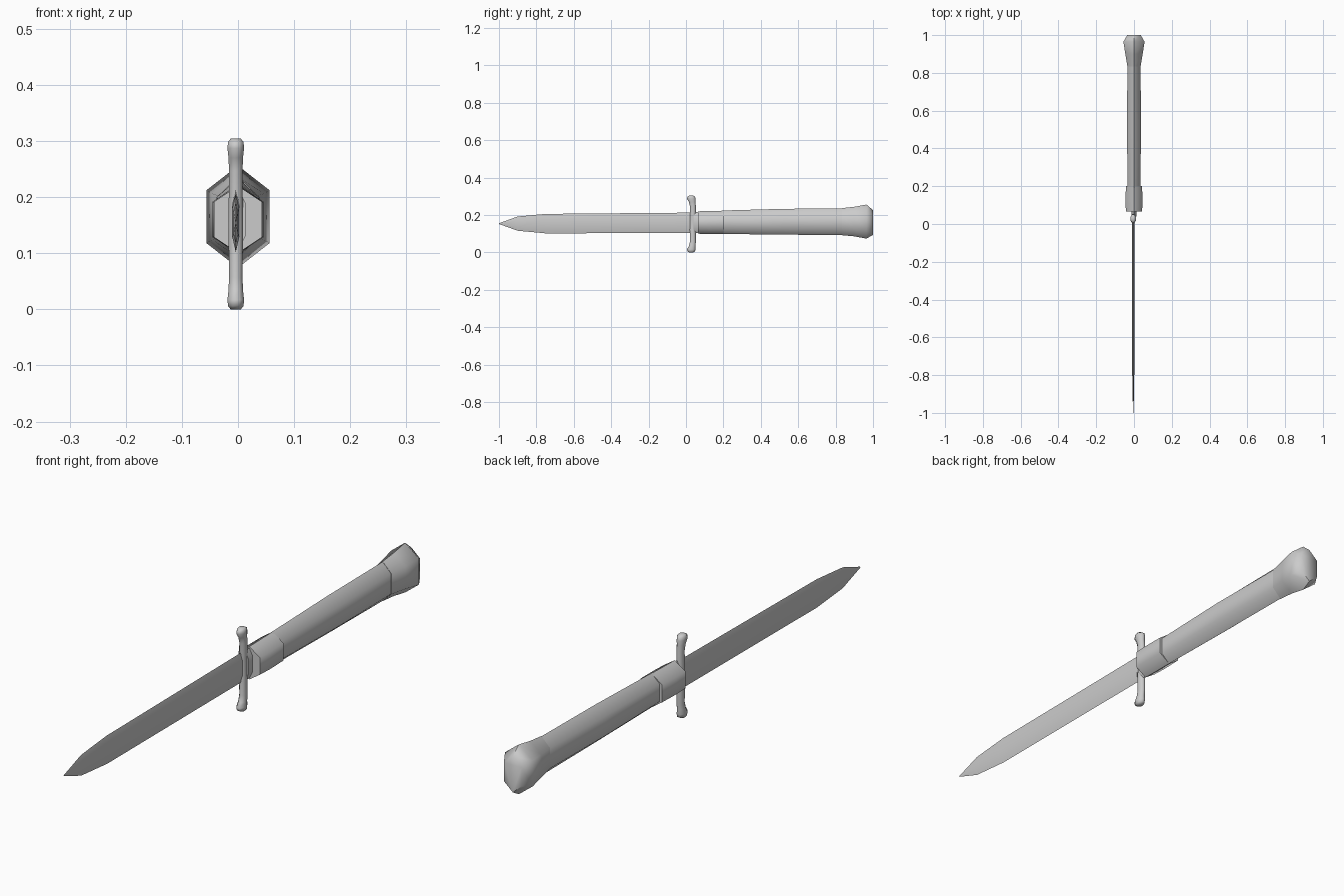
import bpy, bmesh, math

cube = bpy.data.objects.get("Cube")
if cube:
    bpy.data.objects.remove(cube, do_unlink=True)

steel = bpy.data.materials.new("plain grey")
steel.use_nodes = True
grey = (0.6, 0.6, 0.6, 1)
steel.diffuse_color = grey
steel.node_tree.nodes["Principled BSDF"].inputs["Base Color"].default_value = grey


def loft(name, rings, angle):
    """Skin closed rings of points, cap both ends and shade smooth."""
    bm = bmesh.new()
    loops = [[bm.verts.new(p) for p in ring] for ring in rings]
    n = len(loops[0])
    for a, b in zip(loops, loops[1:]):
        for i in range(n):
            j = (i + 1) % n
            bm.faces.new((a[i], a[j], b[j], b[i]))
    bm.faces.new(loops[0])
    bm.faces.new(loops[-1])
    bmesh.ops.remove_doubles(bm, verts=bm.verts, dist=0.0001)
    bmesh.ops.recalc_face_normals(bm, faces=bm.faces)
    mesh = bpy.data.meshes.new(name)
    bm.to_mesh(mesh)
    bm.free()
    obj = bpy.data.objects.new(name, mesh)
    bpy.context.collection.objects.link(obj)
    mesh.materials.append(steel)
    bpy.ops.object.select_all(action='DESELECT')
    obj.select_set(True)
    bpy.context.view_layer.objects.active = obj
    bpy.ops.object.shade_smooth_by_angle(angle=math.radians(angle))
    return obj


def hexagon(y, half_w, low, high):
    """Upright hexagon with a ridge at top and bottom."""
    mid, side = (low + high) / 2, (high - low) * 0.26
    return [(0, y, high), (half_w, y, mid + side), (half_w, y, mid - side),
            (0, y, low), (-half_w, y, mid - side), (-half_w, y, mid + side)]


# Handle: collar, grip and flared pommel
loft("collar", [hexagon(0.065, 0.043, 0.100, 0.220),
                hexagon(0.12, 0.045, 0.099, 0.221),
                hexagon(0.20, 0.043, 0.099, 0.223)], 62)
loft("grip", [hexagon(0.19, 0.033, 0.099, 0.224),
              hexagon(0.52, 0.038, 0.095, 0.233),
              hexagon(0.85, 0.034, 0.093, 0.236)], 62)
loft("pommel", [hexagon(0.835, 0.035, 0.092, 0.237),
                hexagon(0.90, 0.046, 0.086, 0.244),
                hexagon(0.965, 0.056, 0.074, 0.256),
                hexagon(1.0, 0.036, 0.094, 0.226)], 62)

# Blade: thin lens section tapering to a point
CX = -0.004


def lens(y, low, high, half_t):
    mid, q = (low + high) / 2, (high - low) * 0.25
    return [(CX, y, high), (CX + half_t, y, mid + q), (CX + half_t, y, mid - q),
            (CX, y, low), (CX - half_t, y, mid - q), (CX - half_t, y, mid + q)]


loft("blade", [lens(0.05, 0.104, 0.213, 0.007),
               lens(-0.75, 0.102, 0.206, 0.006),
               lens(-0.90, 0.116, 0.192, 0.004),
               lens(-1.0, 0.152, 0.156, 0.0005)], 30)

# Crossguard: bar with swollen ends curling toward the blade
half = [(0.0, 0.036, 0.018, 0.014), (0.095, 0.037, 0.017, 0.013),
        (0.118, 0.033, 0.019, 0.014), (0.135, 0.028, 0.025, 0.016),
        (0.146, 0.028, 0.022, 0.015), (0.152, 0.028, 0.011, 0.010)]
profile = [(-d, y, ry, rx) for d, y, ry, rx in reversed(half[1:])] + half
loft("crossguard",
     [[(CX + rx * math.cos(a * math.pi / 4 + math.pi / 8),
        y + ry * math.sin(a * math.pi / 4 + math.pi / 8), 0.152 + d)
       for a in range(8)] for d, y, ry, rx in profile], 60)

# Short neck joining guard and collar
loft("neck", [hexagon(0.04, 0.014, 0.105, 0.215),
              hexagon(0.07, 0.014, 0.105, 0.215)], 62)
